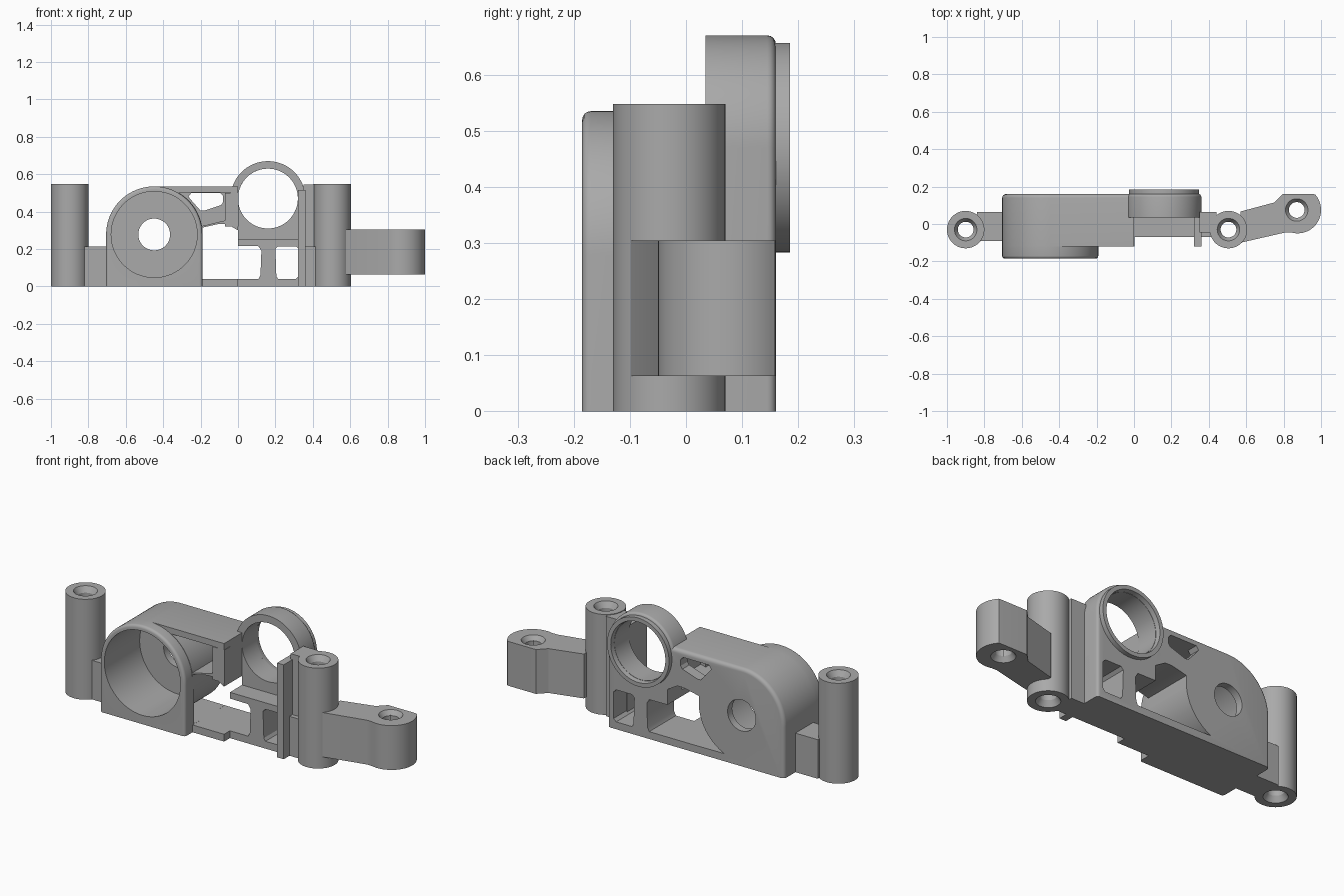
import bpy, bmesh
from math import sin, cos, radians, pi
from mathutils import Matrix, Vector

cube = bpy.data.objects.get("Cube")
if cube:
    bpy.data.objects.remove(cube)

gray = bpy.data.materials.new("plain_gray")
gray.use_nodes = True
gray.diffuse_color = (0.4, 0.4, 0.4, 1)
gray.node_tree.nodes["Principled BSDF"].inputs["Base Color"].default_value = (0.4, 0.4, 0.4, 1)


def finish(name, bm):
    bmesh.ops.recalc_face_normals(bm, faces=bm.faces)
    mesh = bpy.data.meshes.new(name)
    bm.to_mesh(mesh)
    bm.free()
    mesh.materials.append(gray)
    obj = bpy.data.objects.new(name, mesh)
    bpy.context.collection.objects.link(obj)
    return obj


def arc(cx, cz, r, a0, a1, n=32):
    return [(cx + r * cos(radians(a0 + (a1 - a0) * i / n)),
             cz + r * sin(radians(a0 + (a1 - a0) * i / n))) for i in range(n + 1)]


def rect(x0, x1, z0, z1):
    return [(x0, z0), (x1, z0), (x1, z1), (x0, z1)]


def prism(name, pts, a, b, axis="y", round_at=None, size=0.02):
    """Extrude an outline along y or z, optionally rounding one end's rim."""
    bm = bmesh.new()
    place = (lambda p, t: (p[0], t, p[1])) if axis == "y" else (lambda p, t: (p[0], p[1], t))
    lo = [bm.verts.new(place(p, a)) for p in pts]
    hi = [bm.verts.new(place(p, b)) for p in pts]
    bm.faces.new(lo)
    bm.faces.new(hi)
    for i in range(len(pts)):
        j = (i + 1) % len(pts)
        bm.faces.new((lo[i], lo[j], hi[j], hi[i]))
    bmesh.ops.recalc_face_normals(bm, faces=bm.faces)
    if round_at is not None:
        rim = []
        for e in bm.edges:
            p, q = e.verts[0].co, e.verts[1].co
            inner_side = abs(p.x - q.x) < 1e-4 and -0.05 < p.x < 0.01
            if abs(p.y - round_at) + abs(q.y - round_at) < 1e-4 and p.z + q.z > 0.001 and not inner_side:
                rim.append(e)
        bmesh.ops.bevel(bm, geom=rim, offset=size, segments=4, profile=0.5, affect="EDGES")
    return finish(name, bm)


def lathe(name, profile, centre, axis="z", steps=64):
    """Revolve a closed (radius, height) loop."""
    bm = bmesh.new()
    rings = [[bm.verts.new((r * cos(2 * pi * k / steps), r * sin(2 * pi * k / steps), h))
              for r, h in profile] for k in range(steps)]
    n = len(profile)
    for k in range(steps):
        s, t = rings[k], rings[(k + 1) % steps]
        for i in range(n):
            j = (i + 1) % n
            bm.faces.new((s[i], t[i], t[j], s[j]))
    if axis == "y":
        bm.transform(Matrix.Rotation(-pi / 2, 4, "X"))
    bm.transform(Matrix.Translation(Vector(centre)))
    return finish(name, bm)


def cut(obj, cutters):
    for c in cutters:
        mod = obj.modifiers.new("cut", "BOOLEAN")
        mod.operation = "DIFFERENCE"
        mod.solver = "EXACT"
        mod.object = c


def cutter(name, pts, a, b, axis="y"):
    obj = prism(name, pts, a, b, axis)
    obj.hide_render = True
    helpers.append(obj)
    return obj


helpers, parts = [], []
HX, HZ, HR = -0.448, 0.278, 0.257      # round housing
RX, RZ, RR = 0.16, 0.47, 0.2           # raised ring

# Openings
bore = cutter("housing_bore", arc(HX, HZ, 0.23, 0, 354, 59), -0.4, 0.12)
eye = cutter("housing_eye", arc(HX, HZ, 0.085, 0, 352.5, 47), 0, 0.4)
ring_bore = cutter("ring_bore", arc(RX, RZ, 0.16, 0, 354, 59), -0.4, 0.4)
big_window = cutter("big_window", [(-0.19, 0.04), (0.11, 0.04), (0.12, 0.06), (0.125, 0.19), (0.11, 0.215),
                                   (0, 0.216), (0, 0.3), (-0.06, 0.335), (-0.1, 0.335), (-0.19, 0.315)], -0.4, 0.4)
under_arc = cutter("under_arc", arc(HX, HZ, HR + 0.002, -66, 0) + [(-0.17, HZ), (-0.17, 0.04)], -0.11, 0.4)
small_window = cutter("small_window", [(0.215, 0.04), (0.31, 0.04), (0.325, 0.055), (0.325, 0.2),
                                       (0.31, 0.215), (0.215, 0.215), (0.2, 0.2), (0.205, 0.055)], -0.4, 0.4)
top_window = cutter("top_window", [(-0.265, 0.48), (-0.24, 0.45), (-0.2, 0.405), (-0.18, 0.405), (-0.09, 0.435),
                                   (-0.08, 0.45), (-0.08, 0.485), (-0.095, 0.5), (-0.25, 0.5)], -0.4, 0.4)
front_pocket = cutter("front_pocket", arc(HX, HZ, HR + 0.002, 10, 60) + [(-0.04, 0.502), (-0.04, 0.36)], -0.4, 0.1)

# Main body and front rim of the round housing
dome = arc(HX, HZ, HR, 180, 90)
body = prism("main_body", [(-0.705, 0)] + dome + [(0, 0.535), (0, 0)], -0.12, 0.16, round_at=0.16)
cut(body, [bore, eye, big_window, under_arc, top_window, front_pocket, ring_bore])
rim = prism("housing_rim", [(-0.705, 0)] + arc(HX, HZ, HR, 180, 0, 64) + [(-0.191, 0)],
            -0.185, -0.11, round_at=-0.185, size=0.015)
cut(rim, [bore])

# Raised ring, its carrier and the thin back lip
carrier = prism("ring_carrier", [(-0.04, 0), (0.36, 0)] + arc(RX, RZ, RR, 0, 180, 64), 0.035, 0.16,
                round_at=0.16, size=0.015)
cut(carrier, [ring_bore, big_window, small_window])
lip = lathe("ring_lip", [(0.187, 0.15), (0.187, 0.185), (0.165, 0.185), (0.16, 0.15)], (RX, 0, RZ), "y")

# Lower frame under the ring
frame = prism("lower_frame", rect(0, 0.36, 0, 0.25), -0.07, 0.1)
cut(frame, [big_window, small_window, ring_bore])

# Upright ribs either side of the ring
flange = prism("inner_rib", rect(-0.07, 0.002, 0.32, 0.5), -0.12, -0.07)
rib = prism("outer_rib", rect(0.32, 0.36, 0, 0.515), -0.12, 0.05)
cut(rib, [ring_bore])

# Posts with countersunk holes and their links to the body
def post(name, x):
    h = 0.548
    return lathe(name, [(0.1, 0), (0.1, h), (0.06, h), (0.042, h - 0.03), (0.042, 0.03), (0.06, 0)],
                 (x, -0.03, 0))

right_post, left_post = post("right_post", -0.9), post("left_post", 0.505)
right_link = prism("right_link", [(-0.84, -0.09), (-0.69, -0.09), (-0.69, 0.063), (-0.84, 0.063)], 0, 0.213, "z")
left_link = prism("left_link", rect(0.35, 0.44, -0.045, 0.063), 0, 0.545, "z")
left_foot = prism("left_link_foot", rect(0.35, 0.44, -0.07, 0.05), 0, 0.215, "z")

# Side arm ending in a bored boss
outline = [(0.57, -0.1), (0.81, -0.045)] + arc(0.875, 0.075, 0.125, -105, 42) + \
          [(0.95, 0.16), (0.795, 0.16), (0.75, 0.115), (0.57, 0.067)]
arm = prism("side_arm", outline, 0.063, 0.305, "z")
sink = lathe("boss_hole", [(0.001, 0.04), (0.06, 0.04), (0.06, 0.063), (0.042, 0.09), (0.042, 0.28),
                           (0.06, 0.305), (0.06, 0.33), (0.001, 0.33)], (0.87, 0.075, 0))
sink.hide_render = True
helpers.append(sink)
cut(arm, [sink])

# Bake the cuts, drop the cutters, smooth the curved faces
parts = [body, rim, carrier, lip, frame, flange, rib, right_post, left_post,
         right_link, left_link, left_foot, arm]
bpy.context.view_layer.update()
graph = bpy.context.evaluated_depsgraph_get()
baked = [(o, bpy.data.meshes.new_from_object(o.evaluated_get(graph))) for o in parts if o.modifiers]
for obj, mesh in baked:
    obj.modifiers.clear()
    obj.data = mesh
for obj in helpers:
    bpy.data.objects.remove(obj)
bpy.ops.object.select_all(action="DESELECT")
for obj in parts:
    obj.select_set(True)
bpy.context.view_layer.objects.active = body
bpy.ops.object.shade_smooth_by_angle(angle=radians(30))
